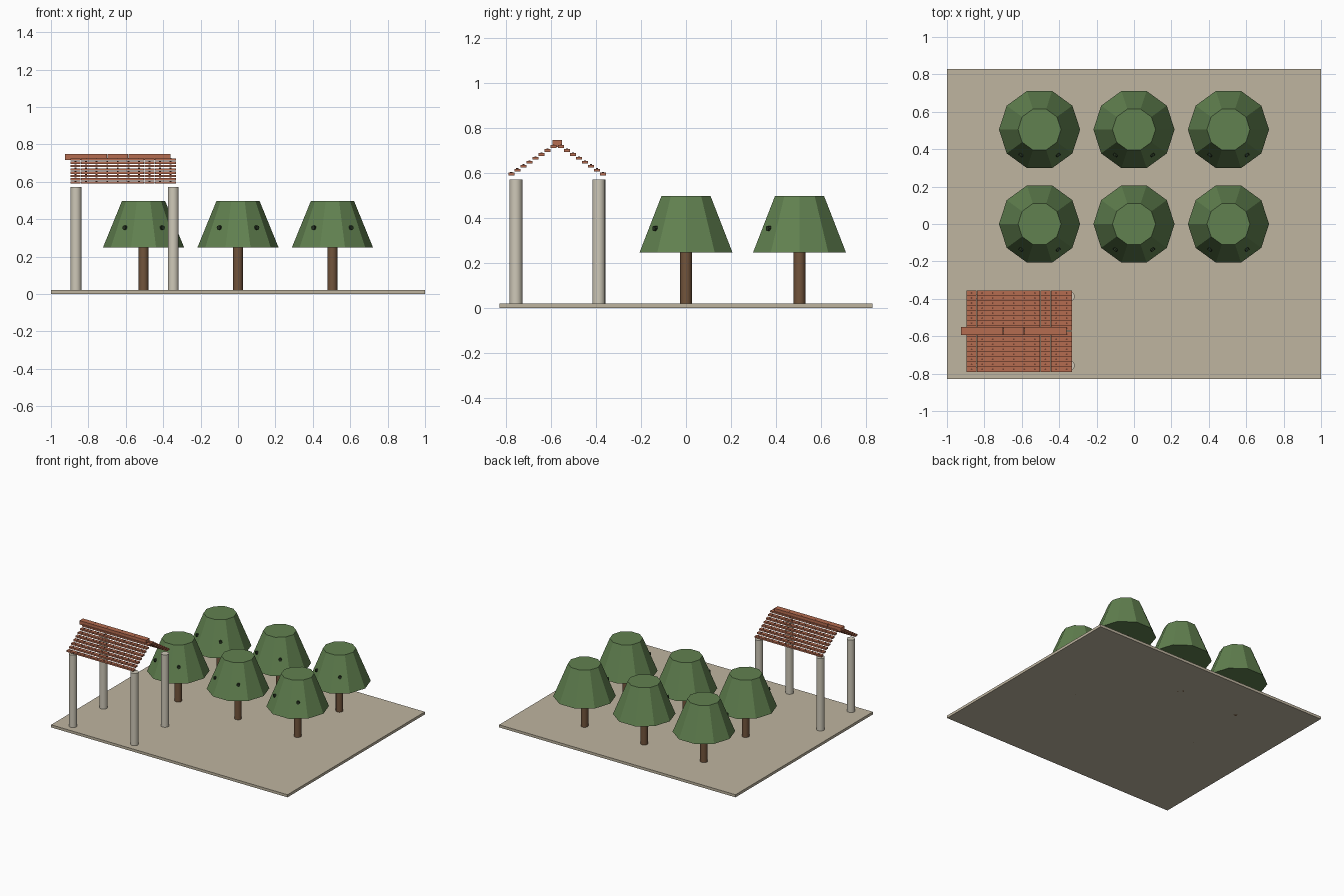
import bpy, math

if "Cube" in bpy.data.objects:
    bpy.data.objects.remove(bpy.data.objects["Cube"])

def material(name, rgb):
    m = bpy.data.materials.new(name)
    m.diffuse_color = (*rgb, 1)
    m.use_nodes = True
    m.node_tree.nodes["Principled BSDF"].inputs["Base Color"].default_value = m.diffuse_color
    return m

SAND = material("sand", (0.52, 0.46, 0.35))
STONE = material("stone", (0.62, 0.58, 0.48))
LEAF = material("leaf", (0.12, 0.22, 0.08))
BARK = material("bark", (0.17, 0.09, 0.045))
DARK = material("dark", (0.02, 0.035, 0.015))
CLAY = material("clay", (0.46, 0.15, 0.08))
NAIL = material("nail", (0.16, 0.05, 0.03))

def finish(name, mat, smooth=False):
    o = bpy.context.object
    o.name = name
    o.data.materials.append(mat)
    if smooth:
        bpy.ops.object.shade_smooth_by_angle(angle=math.radians(40))
    return o

def box(name, lo, hi, mat):
    bpy.ops.mesh.primitive_cube_add(size=1, location=[(a + b) / 2 for a, b in zip(lo, hi)])
    o = bpy.context.object
    o.scale = [b - a for a, b in zip(lo, hi)]
    bpy.ops.object.transform_apply(location=False, rotation=False, scale=True)
    return finish(name, mat)

def frustum(name, x, y, z0, z1, r0, r1, sides, mat, smooth=False, turn=0):
    bpy.ops.mesh.primitive_cone_add(vertices=sides, radius1=r0, radius2=r1, depth=z1 - z0,
                                    location=(x, y, (z0 + z1) / 2), rotation=(0, 0, turn))
    return finish(name, mat, smooth)

def copy(o, name, loc):
    c = o.copy()
    c.name = name
    c.location = loc
    bpy.context.collection.objects.link(c)

# ground slab
box("ground_slab", (-1, -0.83, 0), (1, 0.83, 0.02), SAND)

# trees: trunk, ten-sided canopy and two small fruits on the front faces
for x in (-0.505, 0, 0.505):
    for y in (0, 0.505):
        frustum("trunk", x, y, 0, 0.25, 0.026, 0.026, 12, BARK, True)
        frustum("canopy", x, y, 0.248, 0.498, 0.217, 0.115, 10, LEAF, turn=math.pi / 2)
        for a in (-54, -126):
            a = math.radians(a)
            bpy.ops.mesh.primitive_cylinder_add(
                vertices=8, radius=0.012, depth=0.022, rotation=(0, math.pi / 2, a),
                location=(x + 0.166 * math.cos(a), y + 0.166 * math.sin(a), 0.354))
            finish("fruit", DARK)

# shelter columns
for x in (-0.866, -0.346):
    for y in (-0.757, -0.388):
        frustum("column", x, y, 0.02, 0.573, 0.029, 0.029, 16, STONE, True)

# stepped roof tiles, each with a small nail, mirrored about the ridge line
MID, X0, PITCH = -0.573, -0.897, 0.0565
tile = nail = None
for side in (-1, 1):
    for row in range(8):
        y = MID + side * (0.204 - 0.0268 * row)
        z = 0.596 + 0.0175 * row
        for col in range(10):
            x = X0 + PITCH * (col + 0.5)
            if tile is None:
                tile = box("roof_tile", (x - 0.0278, y - 0.0135, z - 0.006),
                           (x + 0.0278, y + 0.0135, z + 0.006), CLAY)
                nail = frustum("tile_nail", x, y, z + 0.005, z + 0.009, 0.005, 0.005, 8, NAIL)
            else:
                copy(tile, "roof_tile", (x, y, z))
                copy(nail, "tile_nail", (x, y, z + 0.007))

# ridge caps
for i in range(5):
    x = -0.925 + 0.113 * i
    box("ridge_cap", (x, MID - 0.021, 0.717), (x + 0.112, MID + 0.021, 0.747), CLAY)
